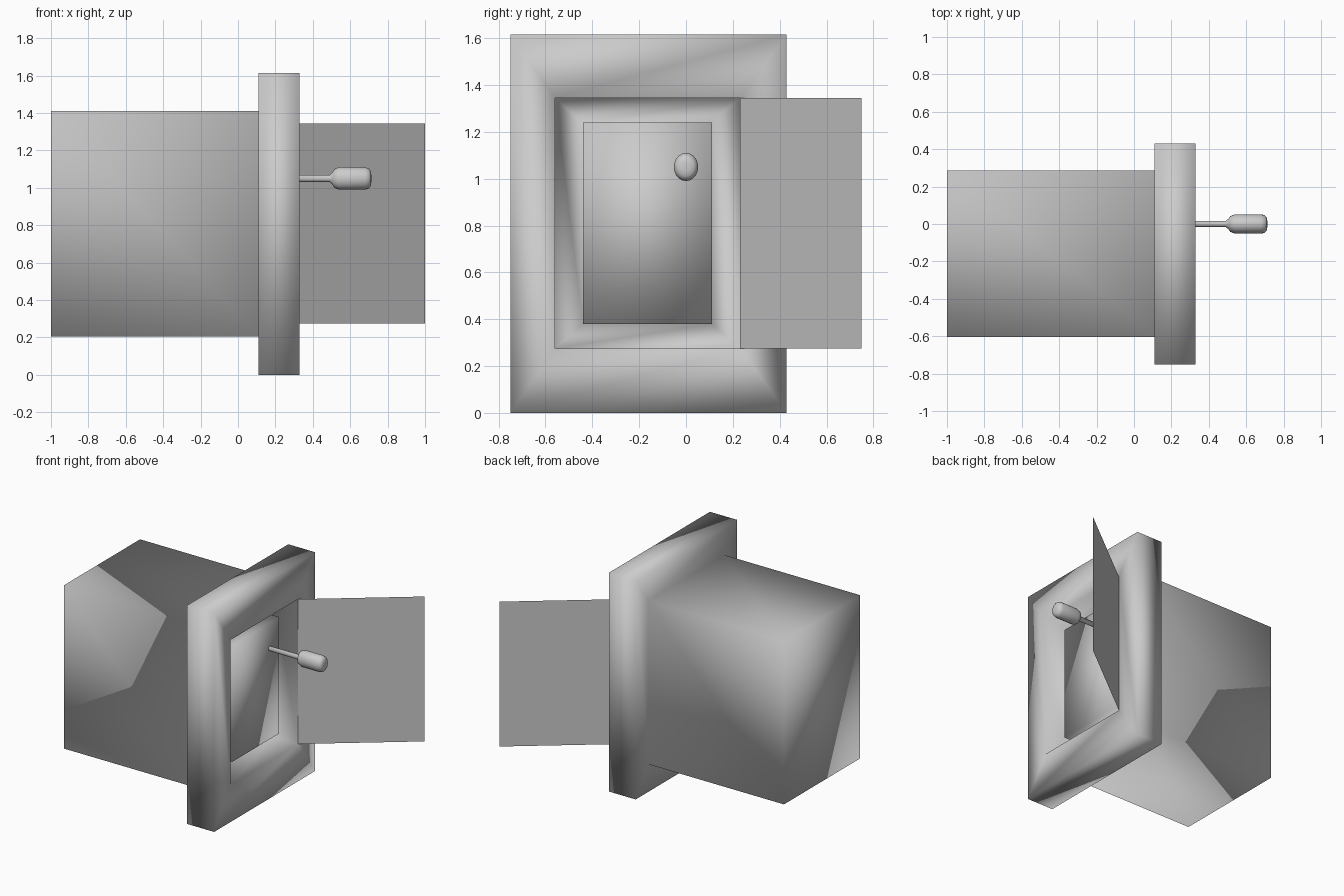
import bpy, bmesh, math
from mathutils import Vector

if "Cube" in bpy.data.objects:
    bpy.data.objects.remove(bpy.data.objects["Cube"])


def finish(name, bm, recalc=True):
    if recalc:
        bmesh.ops.recalc_face_normals(bm, faces=bm.faces[:])
    for f in bm.faces:
        f.smooth = True
    me = bpy.data.meshes.new(name)
    bm.to_mesh(me)
    bm.free()
    ob = bpy.data.objects.new(name, me)
    bpy.context.collection.objects.link(ob)
    return ob


def rect(bm, x, y0, y1, z0, z1):
    return [bm.verts.new((x, y, z)) for y, z in ((y0, z0), (y1, z0), (y1, z1), (y0, z1))]


# Housing: rectangular loops bridged from rear body, round the frame,
# into the recess and out to the raised inner panel
loops = [
    (-1.00, -0.605, 0.285, 0.205, 1.41),   # rear of body
    (0.11, -0.605, 0.285, 0.205, 1.41),    # body meets frame
    (0.11, -0.75, 0.43, 0.0, 1.615),       # frame back
    (0.33, -0.75, 0.43, 0.0, 1.615),       # frame front
    (0.33, -0.56, 0.23, 0.275, 1.345),     # opening lip
    (0.13, -0.56, 0.23, 0.275, 1.345),     # recess floor
    (0.13, -0.44, 0.11, 0.38, 1.24),       # panel base
    (0.26, -0.44, 0.11, 0.38, 1.24),       # panel front
]
bm = bmesh.new()
rings = [rect(bm, *l) for l in loops]
for a, b in zip(rings, rings[1:]):
    for i in range(4):
        j = (i + 1) % 4
        bm.faces.new((a[i], a[j], b[j], b[i]))
bm.faces.new(rings[0][::-1])
bm.faces.new(rings[-1])
finish("housing", bm)

# Open door: a thin sheet hinged on the opening's far edge
bm = bmesh.new()
bm.faces.new([bm.verts.new(p) for p in (
    (0.33, 0.23, 0.275), (0.33, 0.23, 1.345), (1.0, 0.75, 1.345), (1.0, 0.75, 0.275))])
bm.normal_update()
if bm.faces[:][0].normal.y > 0:
    bmesh.ops.reverse_faces(bm, faces=bm.faces[:])
finish("door", bm, recalc=False)


# Lever: stem and oval grip, turned about the x axis
def lathe(name, profile, sides, centre):
    bm = bmesh.new()
    rings = []
    for x, ry, rz in profile:
        rings.append([bm.verts.new(Vector(centre) + Vector((
            x, ry * math.cos(2 * math.pi * k / sides), rz * math.sin(2 * math.pi * k / sides))))
            for k in range(sides)])
    for a, b in zip(rings, rings[1:]):
        for i in range(sides):
            j = (i + 1) % sides
            bm.faces.new((a[i], a[j], b[j], b[i]))
    bm.faces.new(rings[0][::-1])
    bm.faces.new(rings[-1])
    return finish(name, bm)


lathe("lever", [
    (0.25, 0.016, 0.018), (0.49, 0.016, 0.018), (0.505, 0.028, 0.033),
    (0.515, 0.042, 0.050), (0.54, 0.052, 0.060), (0.68, 0.052, 0.060),
    (0.70, 0.046, 0.053), (0.71, 0.034, 0.039), (0.713, 0.015, 0.018)],
    20, (0, 0, 1.05))
